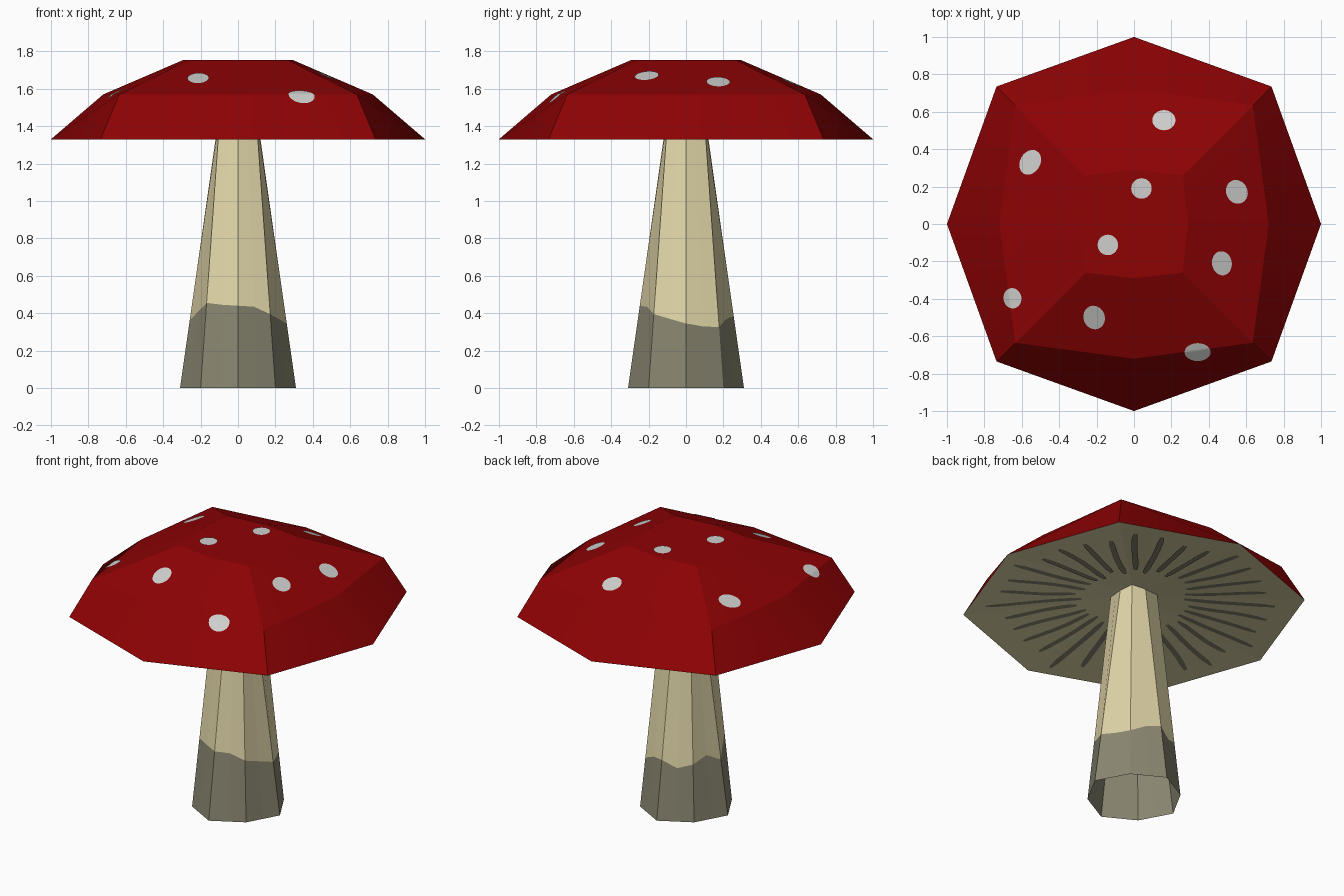
import bpy, bmesh, math, random
from mathutils import Vector
from mathutils.bvhtree import BVHTree

if "Cube" in bpy.data.objects:
    bpy.data.objects.remove(bpy.data.objects["Cube"])

random.seed(4)


def material(name, rgb):
    lin = [((c / 255 + 0.055) / 1.055) ** 2.4 if c > 10 else c / 255 / 12.92 for c in rgb]
    m = bpy.data.materials.new(name)
    m.diffuse_color = (*lin, 1)
    m.use_nodes = True
    m.node_tree.nodes["Principled BSDF"].inputs["Base Color"].default_value = m.diffuse_color
    return m


RED = material("cap_red", (141, 2, 4))
WHITE = material("spot_white", (207, 207, 205))
CREAM = material("stem_cream", (225, 214, 168))
DIRT = material("stem_grey", (138, 135, 113))


def finish(name, bm, mats):
    me = bpy.data.meshes.new(name)
    bm.to_mesh(me)
    ob = bpy.data.objects.new(name, me)
    for m in mats:
        me.materials.append(m)
    bpy.context.collection.objects.link(ob)
    return ob


def octagon(axis, diag):
    """Eight corners: 'axis' distance along x/y, 'diag' coordinate at the 45 degree corners."""
    pts = []
    for i in range(4):
        a = i * math.pi / 2
        c, s = round(math.cos(a)), round(math.sin(a))
        pts += [Vector((axis * c, axis * s, 0)), Vector((diag * (c - s), diag * (s + c), 0))]
    return pts


def bridge(bm, r1, r2, mat=0):
    n = len(r1)
    for i in range(n):
        j = (i + 1) % n
        quad = (r1[i], r1[j], r2[j], r2[i])
        if i % 2:  # mirror the fold of every second quad
            quad = quad[1:] + quad[:1]
        bm.faces.new(quad).material_index = mat


# Cap: four-sided bands from the hollow underside, round the rim, to the flat top
bm = bmesh.new()
rings = []
for axis, diag, z in [(0.10, 0.08, 1.41), (1.0, 0.735, 1.33), (0.72, 0.635, 1.57), (0.29, 0.26, 1.755)]:
    rings.append([bm.verts.new(p + Vector((0, 0, z))) for p in octagon(axis, diag)])
bridge(bm, rings[0], rings[1], 1)
bridge(bm, rings[1], rings[2])
bridge(bm, rings[2], rings[3])
bm.faces.new(rings[3])
bm.faces.new(rings[0][::-1]).material_index = 1
bm.normal_update()
# Each side of a band is one smooth panel: only its middle edge is soft
for f in bm.faces:
    f.smooth = True
soft = {frozenset((a[i], b[i])) for a, b in zip(rings[1:], rings[2:]) for i in range(0, 8, 2)}
for e in bm.edges:
    e.smooth = frozenset(e.verts) in soft
surface = BVHTree.FromBMesh(bm)
finish("cap", bm, [RED, CREAM])


def onto_cap(x, y, down):
    """Project a point on the cap top (down) or underside, just off the surface."""
    d = Vector((0, 0, -1 if down else 1))
    hit, normal, _, _ = surface.ray_cast(Vector((x, y, 3 if down else 0)), d)
    return hit - d * 0.004


# Cap spots: thin ellipses that follow the facets (x, y, half width, half depth, tilt)
spots = [(0.16, 0.555, 0.062, 0.054, 0), (-0.555, 0.33, 0.054, 0.07, -30), (0.04, 0.19, 0.055, 0.055, 0),
         (0.55, 0.172, 0.057, 0.065, 25), (-0.14, -0.112, 0.055, 0.055, 0), (0.47, -0.21, 0.053, 0.065, 10),
         (-0.65, -0.397, 0.048, 0.055, 10), (-0.213, -0.50, 0.057, 0.064, 20), (0.34, -0.685, 0.07, 0.048, 0)]
bm = bmesh.new()
N = 24
for x, y, rx, ry, tilt in spots:
    t = math.radians(tilt)
    loops = []
    for k in (0.2, 0.4, 0.6, 0.8, 1.0):
        ring = []
        for i in range(N):
            a = 2 * math.pi * i / N
            u, v = k * rx * math.cos(a), k * ry * math.sin(a)
            ring.append(bm.verts.new(onto_cap(x + u * math.cos(t) - v * math.sin(t),
                                              y + u * math.sin(t) + v * math.cos(t), True)))
        loops.append(ring)
    bm.faces.new(loops[0])
    for r1, r2 in zip(loops, loops[1:]):
        bridge(bm, r2, r1)
finish("cap_spots", bm, [WHITE])

# Gills: thin wavering radial strokes on the underside
bm = bmesh.new()
COUNT, SEG = 32, 8
for g in range(COUNT):
    a = 2 * math.pi * (g + 0.5) / COUNT
    r0, r1 = random.uniform(0.30, 0.38), random.uniform(0.78, 0.90)
    bend, phase = random.uniform(-0.01, 0.01), random.uniform(0, 6)
    out, side = Vector((math.cos(a), math.sin(a))), Vector((-math.sin(a), math.cos(a)))
    prev = None
    for i in range(SEG + 1):
        t = i / SEG
        w = 0.010 if i in (0, SEG) else 0.018
        mid = out * (r0 + (r1 - r0) * t) + side * (bend * math.sin(phase + 5 * t))
        pair = [bm.verts.new(onto_cap(*(mid + side * s * w), False)) for s in (-1, 1)]
        if prev:
            bm.faces.new((prev[0], prev[1], pair[1], pair[0]))
        prev = pair
finish("gills", bm, [DIRT])

# Stem: open tapered octagon, grey below a wavering line, heights every 22.5 degrees from +x
line = [0.345, 0.33, 0.325, 0.37, 0.385, 0.34, 0.37, 0.41,
        0.36, 0.41, 0.455, 0.445, 0.44, 0.435, 0.395, 0.37]
TOP = 1.415


def with_midpoints(pts):
    res = []
    for i, p in enumerate(pts):
        res += [p, (p + pts[(i + 1) % len(pts)]) / 2]
    return res


low = with_midpoints(octagon(0.31, 0.2))
high = with_midpoints([p + Vector((0, 0, TOP)) for p in octagon(0.108, 0.1)])
bm = bmesh.new()
base = [bm.verts.new(p) for p in low]
edge = [bm.verts.new(p.lerp(q, h / TOP)) for p, q, h in zip(low, high, line)]
top = [bm.verts.new(p) for p in high]
bridge(bm, base, edge, 1)
bridge(bm, edge, top)
finish("stem", bm, [CREAM, DIRT])
